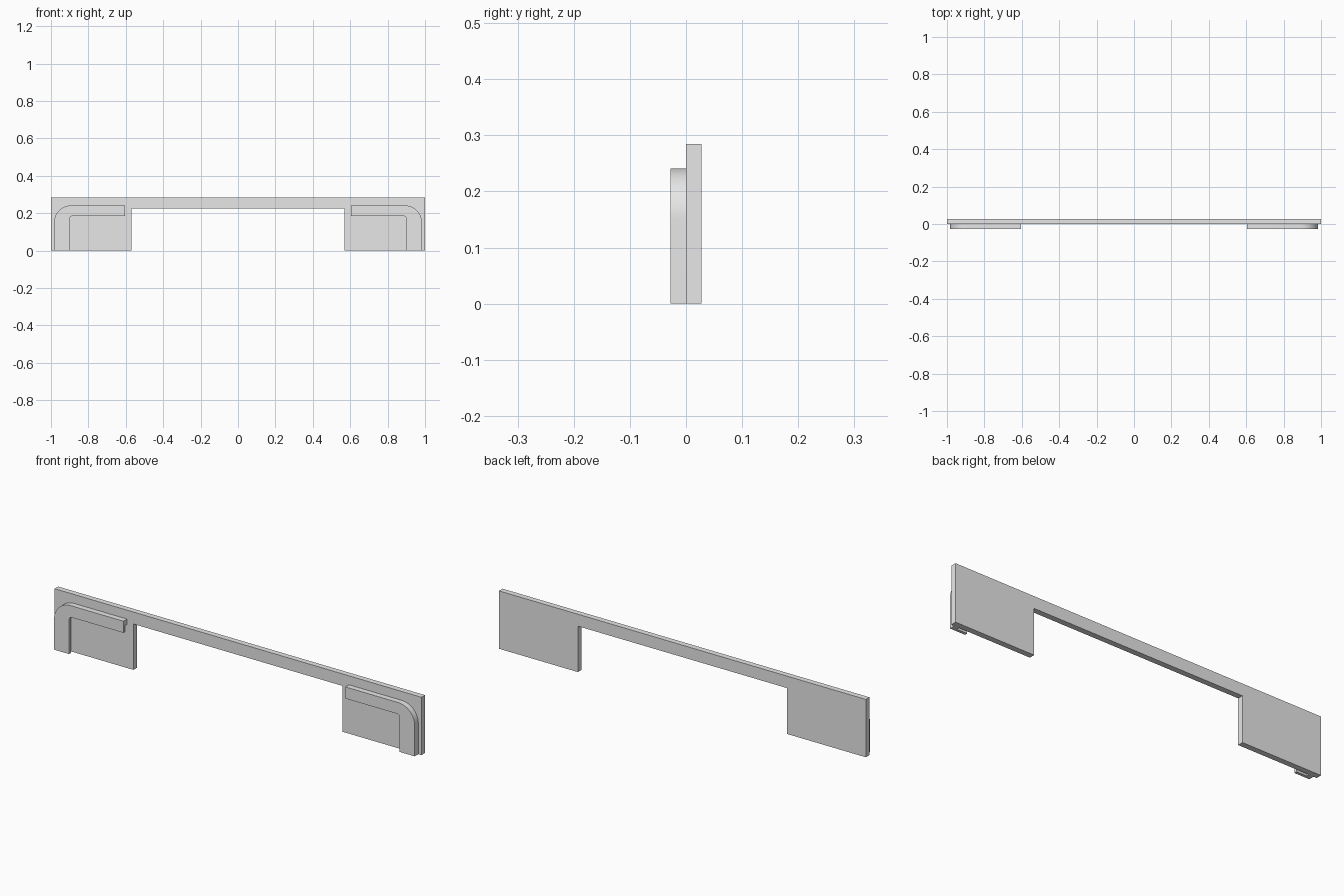
import bpy, bmesh
from math import sin, cos, pi

cube = bpy.data.objects.get("Cube")
if cube:
    bpy.data.objects.remove(cube, do_unlink=True)

grey = bpy.data.materials.new("light grey")
grey.use_nodes = True
grey.diffuse_color = (0.8, 0.8, 0.8, 1)
grey.node_tree.nodes["Principled BSDF"].inputs["Base Color"].default_value = (0.8, 0.8, 0.8, 1)

OUTER, TOP, ARM_END = 0.983, 0.241, 0.605


def add_slab(bm, outline, y0, y1):
    """Extrude an x-z outline from y0 to y1."""
    face = bm.faces.new([bm.verts.new((x, y0, z)) for x, z in outline])
    new = bmesh.ops.extrude_face_region(bm, geom=[face])["geom"]
    verts = [v for v in new if isinstance(v, bmesh.types.BMVert)]
    bmesh.ops.translate(bm, verts=verts, vec=(0, y1 - y0, 0))


def make_object(name, slabs):
    bm = bmesh.new()
    for outline, y0, y1 in slabs:
        add_slab(bm, outline, y0, y1)
    bmesh.ops.recalc_face_normals(bm, faces=bm.faces)
    mesh = bpy.data.meshes.new(name)
    bm.to_mesh(mesh)
    bm.free()
    mesh.materials.append(grey)
    obj = bpy.data.objects.new(name, mesh)
    bpy.context.collection.objects.link(obj)
    return obj


def corner(x, z, r, steps):
    """Quarter arc from the vertical side x to the horizontal side z."""
    angles = [pi / 2 * i / steps for i in range(steps + 1)]
    return [(x - r + r * cos(a), z - r + r * sin(a)) for a in angles]


def hook(leg, arm, inner_radius):
    """Upside-down L outline with a rounded corner."""
    outside = [(OUTER, 0)] + corner(OUTER, TOP, 0.09, 16) + [(ARM_END, TOP)]
    inside = [(OUTER - leg, 0)] + corner(OUTER - leg, TOP - arm, inner_radius, 8)
    return outside + [(ARM_END, TOP - arm)] + inside[::-1]


# Back panel with a wide opening below
half = [(0.57, 0.226), (0.57, 0), (1, 0), (1, 0.285)]
panel = half + [(-x, z) for x, z in half[::-1]]
make_object("back_panel", [(panel, 0, 0.028)])

# Hooked trims: a front plate with a return flange along its outer edge
trim = make_object("corner_trims", [
    (hook(0.082, 0.057, 0.014), -0.028, -0.014),
    (hook(0.026, 0.026, 0.064), -0.014, 0),
])
trim.modifiers.new("Mirror", "MIRROR")
bpy.ops.object.select_all(action="DESELECT")
trim.select_set(True)
bpy.context.view_layer.objects.active = trim
bpy.ops.object.shade_smooth_by_angle(angle=pi / 6)
